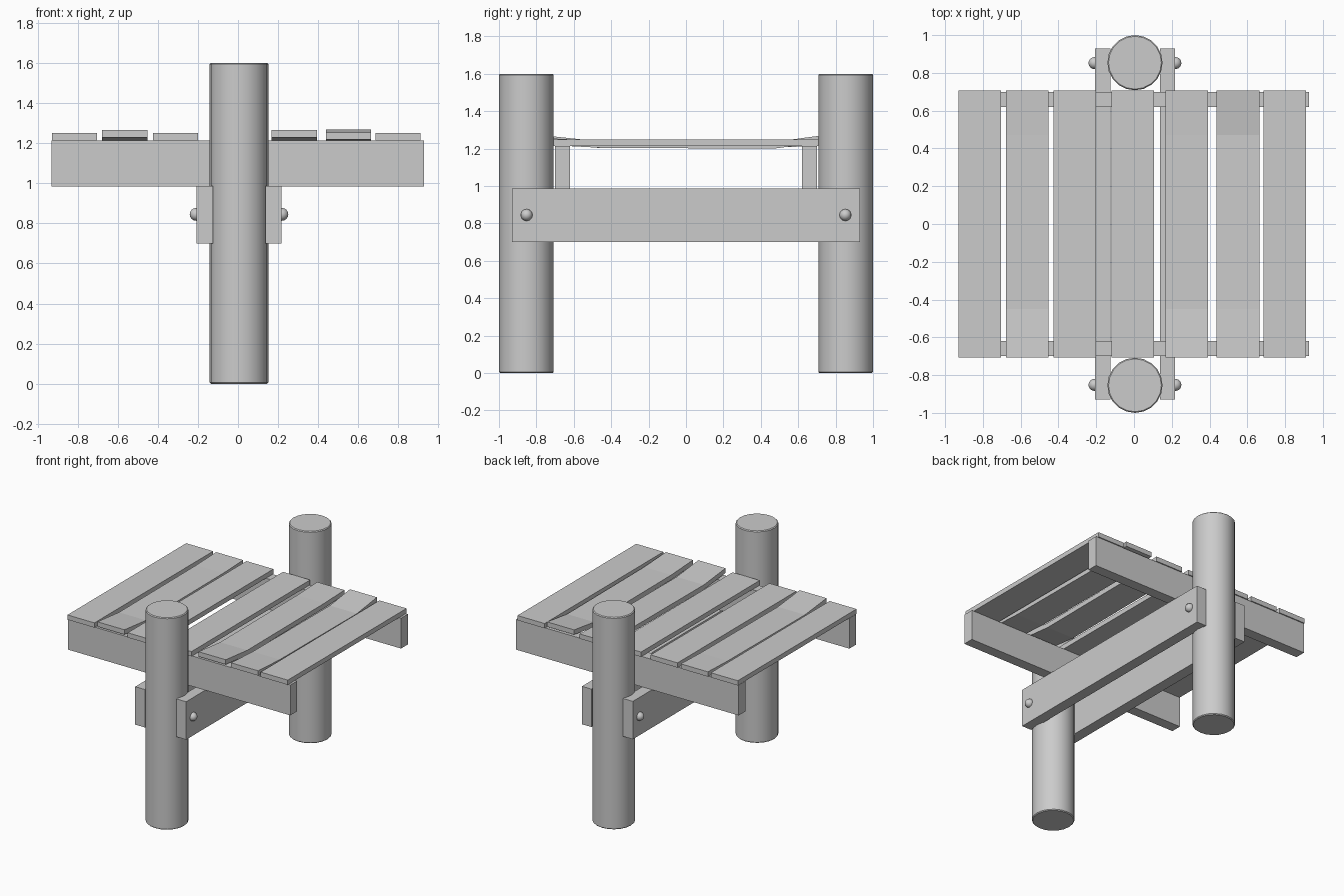
import bpy, math

if "Cube" in bpy.data.objects:
    bpy.data.objects.remove(bpy.data.objects["Cube"])


def box(name, x0, x1, y0, y1, z0, z1):
    bpy.ops.mesh.primitive_cube_add(size=1, location=((x0 + x1) / 2, (y0 + y1) / 2, (z0 + z1) / 2))
    ob = bpy.context.object
    ob.name = name
    ob.scale = (x1 - x0, y1 - y0, z1 - z0)
    bpy.ops.object.transform_apply(location=False, rotation=False, scale=True)
    return ob


def plank(name, x0, x1, profile, thick=0.036):
    # profile: (y, underside z) stations along the board
    n = len(profile)
    verts = []
    for y, z in profile:
        verts += [(x0, y, z), (x1, y, z), (x1, y, z + thick), (x0, y, z + thick)]
    faces = [(0, 1, 2, 3), tuple(4 * (n - 1) + k for k in (3, 2, 1, 0))]
    for i in range(n - 1):
        a, b = 4 * i, 4 * i + 4
        for k in range(4):
            m = (k + 1) % 4
            faces.append((a + k, b + k, b + m, a + m))
    me = bpy.data.meshes.new(name)
    me.from_pydata(verts, [], faces)
    ob = bpy.data.objects.new(name, me)
    bpy.context.collection.objects.link(ob)


for side, s in (("front", -1), ("back", 1)):
    # round post with slightly softened top
    bpy.ops.mesh.primitive_cylinder_add(vertices=20, radius=0.146, depth=1.6, location=(0.005, s * 0.854, 0.8))
    post = bpy.context.object
    post.name = side + "_post"
    bev = post.modifiers.new("soft_rim", 'BEVEL')
    bev.width = 0.006
    bev.segments = 1
    bev.limit_method = 'ANGLE'
    bev.angle_limit = math.radians(60)
    bpy.ops.object.shade_smooth_by_angle(angle=math.radians(30))

    # joist carrying the planks
    box(side + "_joist", -0.93, 0.927, s * 0.66 - 0.04, s * 0.66 + 0.04, 0.985, 1.214)

    # bolt heads on the clamping beams
    for label, x in (("left", -0.209), ("right", 0.219)):
        bpy.ops.mesh.primitive_uv_sphere_add(segments=12, ring_count=8, radius=0.032,
                                             location=(x, s * 0.852, 0.845), rotation=(0, math.pi / 2, 0))
        bpy.context.object.name = f"{side}_{label}_bolt"
        bpy.ops.object.shade_smooth_by_angle(angle=math.radians(40))

# pair of beams clamping the posts
box("left_beam", -0.207, -0.125, -0.93, 0.93, 0.70, 0.986)
box("right_beam", 0.138, 0.218, -0.93, 0.93, 0.70, 0.986)

# deck planks, some warped
flat = [(-0.708, 1.214), (0.708, 1.214)]
front_up = [(-0.708, 1.229), (-0.45, 1.202), (0.47, 1.206), (0.708, 1.214)]
back_up = [(-0.708, 1.218), (-0.45, 1.204), (0.47, 1.2), (0.708, 1.232)]
boards = [(-0.928, -0.703, flat), (-0.678, -0.452, front_up), (-0.425, -0.2, flat),
          (-0.12, 0.107, flat), (0.166, 0.393, front_up), (0.438, 0.664, back_up),
          (0.685, 0.911, flat)]
for i, (x0, x1, prof) in enumerate(boards):
    plank(f"deck_plank_{i + 1}", x0, x1, prof)
